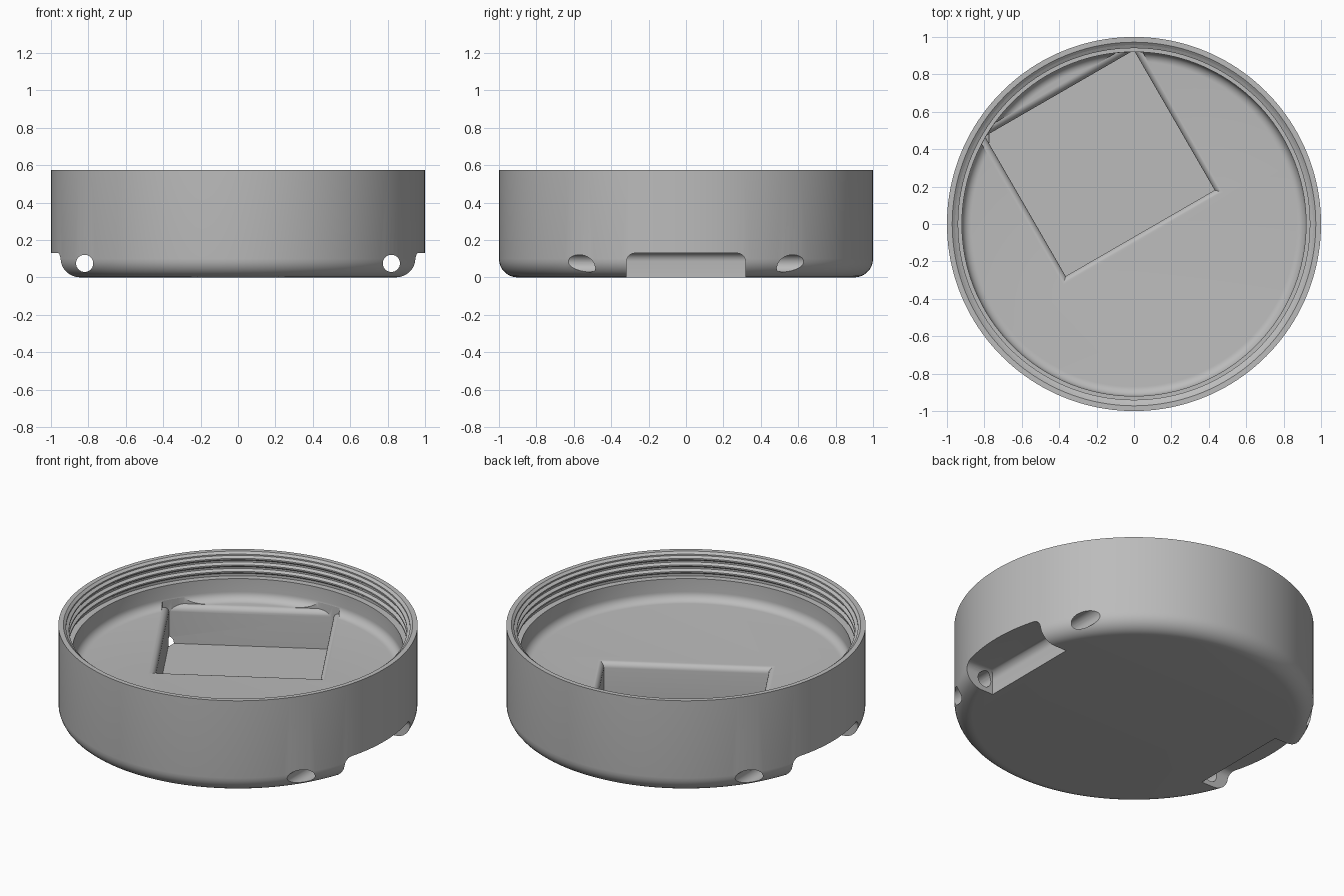
import bpy, bmesh, math
from mathutils import Matrix, Vector

cube = bpy.data.objects.get("Cube")
if cube:
    bpy.data.objects.remove(cube, do_unlink=True)

grey = bpy.data.materials.new("plain grey")
grey.use_nodes = True
COLOUR = (0.5, 0.5, 0.5, 1)
grey.diffuse_color = COLOUR
grey.node_tree.nodes["Principled BSDF"].inputs["Base Color"].default_value = COLOUR


def make(name, bm):
    bmesh.ops.recalc_face_normals(bm, faces=bm.faces)
    mesh = bpy.data.meshes.new(name)
    bm.to_mesh(mesh)
    bm.free()
    mesh.materials.append(grey)
    obj = bpy.data.objects.new(name, mesh)
    bpy.context.collection.objects.link(obj)
    return obj


def arc(cx, cz, r, start, end, steps=8):
    angles = [math.radians(start + (end - start) * i / steps) for i in range(steps + 1)]
    return [(cx + r * math.cos(a), cz + r * math.sin(a)) for a in angles]


def lathe(name, profile, sides=160):
    """Closed solid of revolution from (radius, z) points, capped at both ends."""
    bm = bmesh.new()
    rings = []
    for r, z in profile:
        rings.append([bm.verts.new((r * math.cos(2 * math.pi * i / sides),
                                    r * math.sin(2 * math.pi * i / sides), z))
                      for i in range(sides)])
    for a, b in zip(rings, rings[1:]):
        for i in range(sides):
            j = (i + 1) % sides
            bm.faces.new((a[i], a[j], b[j], b[i]))
    bm.faces.new(rings[0])
    bm.faces.new(rings[-1])
    return make(name, bm)


def boolean(target, tool, operation="DIFFERENCE"):
    mod = target.modifiers.new("cut", "BOOLEAN")
    mod.operation, mod.solver, mod.object = operation, "EXACT", tool
    bpy.context.view_layer.objects.active = target
    bpy.ops.object.modifier_apply(modifier=mod.name)
    bpy.data.objects.remove(tool, do_unlink=True)


# Round case: filleted base, outer wall, rim, threaded bore, ledge, floor fillet
TOP, FLOOR = 0.575, 0.30
profile = arc(0.9, 0.1, 0.1, -90, 0) + [(1, TOP), (0.972, TOP), (0.957, TOP - 0.012)]
for k in range(3):
    z = TOP - 0.02 - 0.04 * k
    profile += [(0.957, z), (0.94, z - 0.01), (0.94, z - 0.018), (0.957, z - 0.03)]
profile += [(0.957, 0.43), (0.92, 0.43)]
profile += arc(0.87, FLOOR + 0.05, 0.05, 0, -90)
case = lathe("round_case", profile)

# Tilted rectangular pocket with a rounded lip, kept within the bore
LIP = 0.035
levels = [(0, 0.07)]
levels += [(LIP + dx, z) for dx, z in arc(0, FLOOR - LIP, LIP, 180, 90, 6)]
levels += [(LIP, FLOOR + 0.04)]
bm = bmesh.new()
turn = Matrix.Translation((-0.183, 0.325, 0)) @ Matrix.Rotation(math.radians(30), 4, "Z")
loops = []
for grow, z in levels:
    hx, hy = 0.46 + grow, 0.432 + grow
    loops.append([bm.verts.new(turn @ Vector((sx * hx, sy * hy, z)))
                  for sx, sy in ((-1, -1), (1, -1), (1, 1), (-1, 1))])
for a, b in zip(loops, loops[1:]):
    for i in range(4):
        j = (i + 1) % 4
        bm.faces.new((a[i], a[j], b[j], b[i]))
bm.faces.new(loops[0])
bm.faces.new(loops[-1])
pocket = make("pocket_cutter", bm)
boolean(pocket, lathe("pocket_limit", [(0.9205, 0), (0.9205, 0.5)]), "INTERSECT")
boolean(case, pocket)

for side in (-1, 1):
    # Strap notch, rounded along its ceiling
    bm = bmesh.new()
    size = Matrix.Diagonal((0.54, 0.635, 0.33, 1))
    bmesh.ops.create_cube(bm, size=1,
                          matrix=Matrix.Translation((side * 1.03, 0, -0.035)) @ size)
    ceiling = [e for e in bm.edges if all(v.co.z > 0 for v in e.verts)
               and not all(abs(v.co.x) > 1.1 for v in e.verts)]
    bmesh.ops.bevel(bm, geom=ceiling, offset=0.045, segments=6, profile=0.5,
                    affect="EDGES")
    boolean(case, make("notch_cutter", bm))

    # Strap pin hole running front to back
    bm = bmesh.new()
    bmesh.ops.create_cone(bm, cap_ends=True, segments=40, radius1=0.046, radius2=0.046,
                          depth=2.4, matrix=Matrix.Translation((side * 0.82, 0, 0.075))
                          @ Matrix.Rotation(math.pi / 2, 4, "X"))
    boolean(case, make("pin_hole_cutter", bm))

bpy.ops.object.select_all(action="DESELECT")
case.select_set(True)
bpy.context.view_layer.objects.active = case
bpy.ops.object.shade_smooth_by_angle(angle=math.radians(30))
